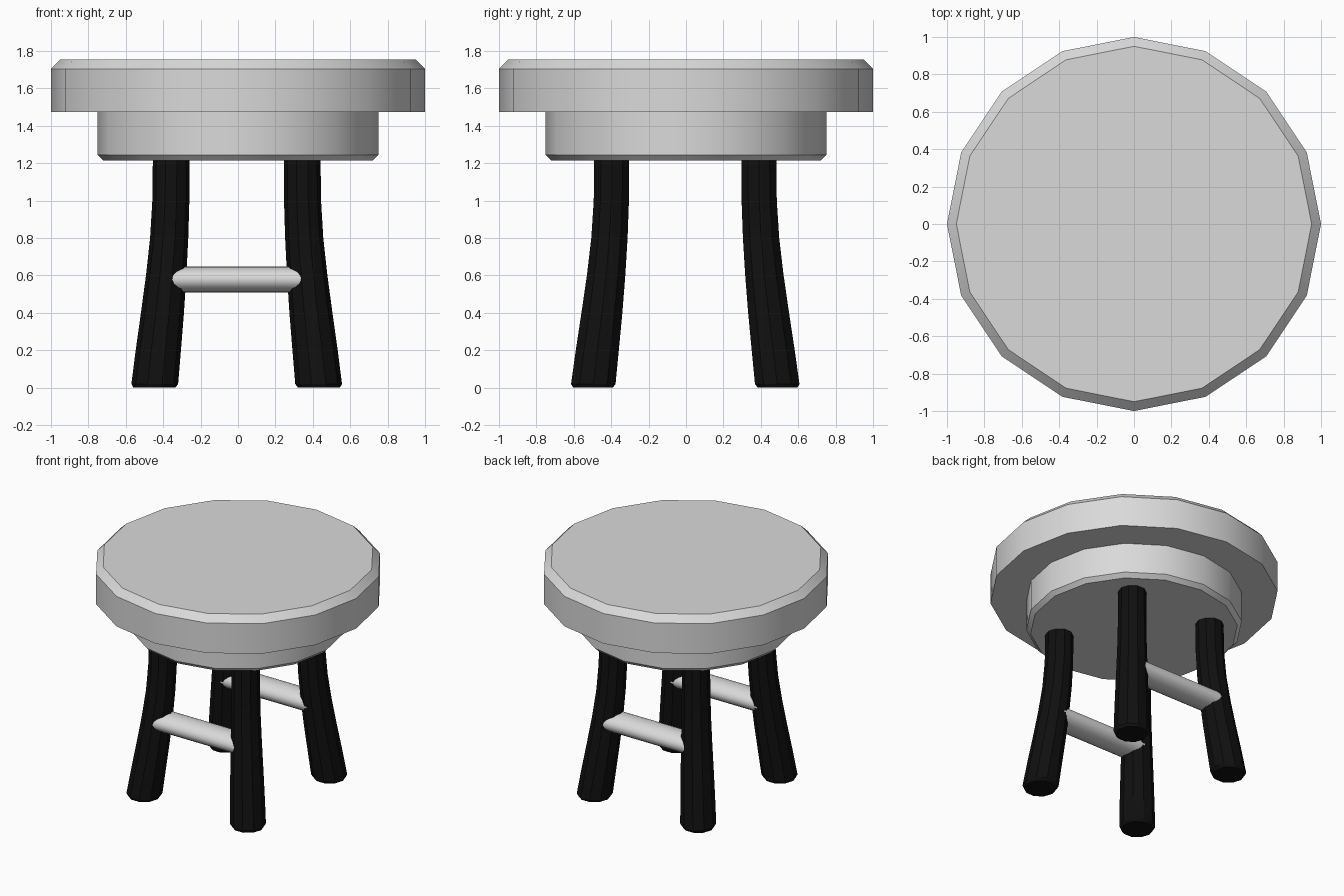
import bpy, bmesh, math
from mathutils import Vector

if "Cube" in bpy.data.objects:
    bpy.data.objects.remove(bpy.data.objects["Cube"], do_unlink=True)


def make_material(name, rgb):
    mat = bpy.data.materials.new(name)
    mat.use_nodes = True
    color = (*rgb, 1.0)
    mat.diffuse_color = color
    mat.node_tree.nodes["Principled BSDF"].inputs["Base Color"].default_value = color
    return mat


light_grey = make_material("light grey", (0.7, 0.7, 0.7))
black = make_material("black", (0.005, 0.005, 0.005))


def loft(name, sections, sides, mat, axis="Z"):
    """Skin elliptical rings given as (centre, radius_a, radius_b), capped at both ends."""
    bm = bmesh.new()
    rings = []
    for centre, ra, rb in sections:
        ring = []
        for i in range(sides):
            a = math.tau * i / sides
            u, v = ra * math.cos(a), rb * math.sin(a)
            offset = Vector((u, v, 0)) if axis == "Z" else Vector((0, u, v))
            ring.append(bm.verts.new(Vector(centre) + offset))
        rings.append(ring)
    for low, high in zip(rings, rings[1:]):
        for i in range(sides):
            j = (i + 1) % sides
            bm.faces.new((low[i], low[j], high[j], high[i]))
    bm.faces.new(rings[0][::-1])
    bm.faces.new(rings[-1])
    bmesh.ops.recalc_face_normals(bm, faces=bm.faces)
    mesh = bpy.data.meshes.new(name)
    bm.to_mesh(mesh)
    bm.free()
    mesh.materials.append(mat)
    obj = bpy.data.objects.new(name, mesh)
    bpy.context.collection.objects.link(obj)
    bpy.ops.object.select_all(action="DESELECT")
    obj.select_set(True)
    bpy.context.view_layer.objects.active = obj
    bpy.ops.object.shade_smooth_by_angle(angle=math.radians(30))
    return obj


def disc(name, profile):
    loft(name, [((0, 0, z), r, r) for r, z in profile], 16, light_grey)


# Round seat with a chamfered top rim, and the narrower apron below it
disc("seat", [(1.0, 1.475), (1.0, 1.705), (0.95, 1.755)])
disc("apron", [(0.72, 1.215), (0.75, 1.245), (0.75, 1.475)])

# Legs: height, outward splay and radius from foot to top
LEG = [(0, 0.09, 0.112), (0.02, 0.088, 0.125), (0.2, 0.069, 0.121),
       (0.4, 0.047, 0.115), (0.6, 0.027, 0.108), (0.8, 0.011, 0.102),
       (1.0, 0.002, 0.099), (1.25, 0, 0.098)]
LEG_X, LEG_Y = 0.35, 0.393
SHIFT_X, SHIFT_Y = -0.007, -0.004

for row, sy in (("front", -1), ("back", 1)):
    for side, sx in (("left", 1), ("right", -1)):
        loft(f"{row}_{side}_leg",
             [((sx * (LEG_X + s) + SHIFT_X, sy * (LEG_Y + 1.12 * s) + SHIFT_Y, z), r, r)
              for z, s, r in LEG], 10, black)

    # Oval rung joining the two legs of this row
    y = sy * (LEG_Y + 0.032) + SHIFT_Y
    loft(f"{row}_rung",
         [((x + SHIFT_X, y, 0.578), 0.104, 0.07) for x in (-0.365, 0.365)],
         20, light_grey, axis="X")
